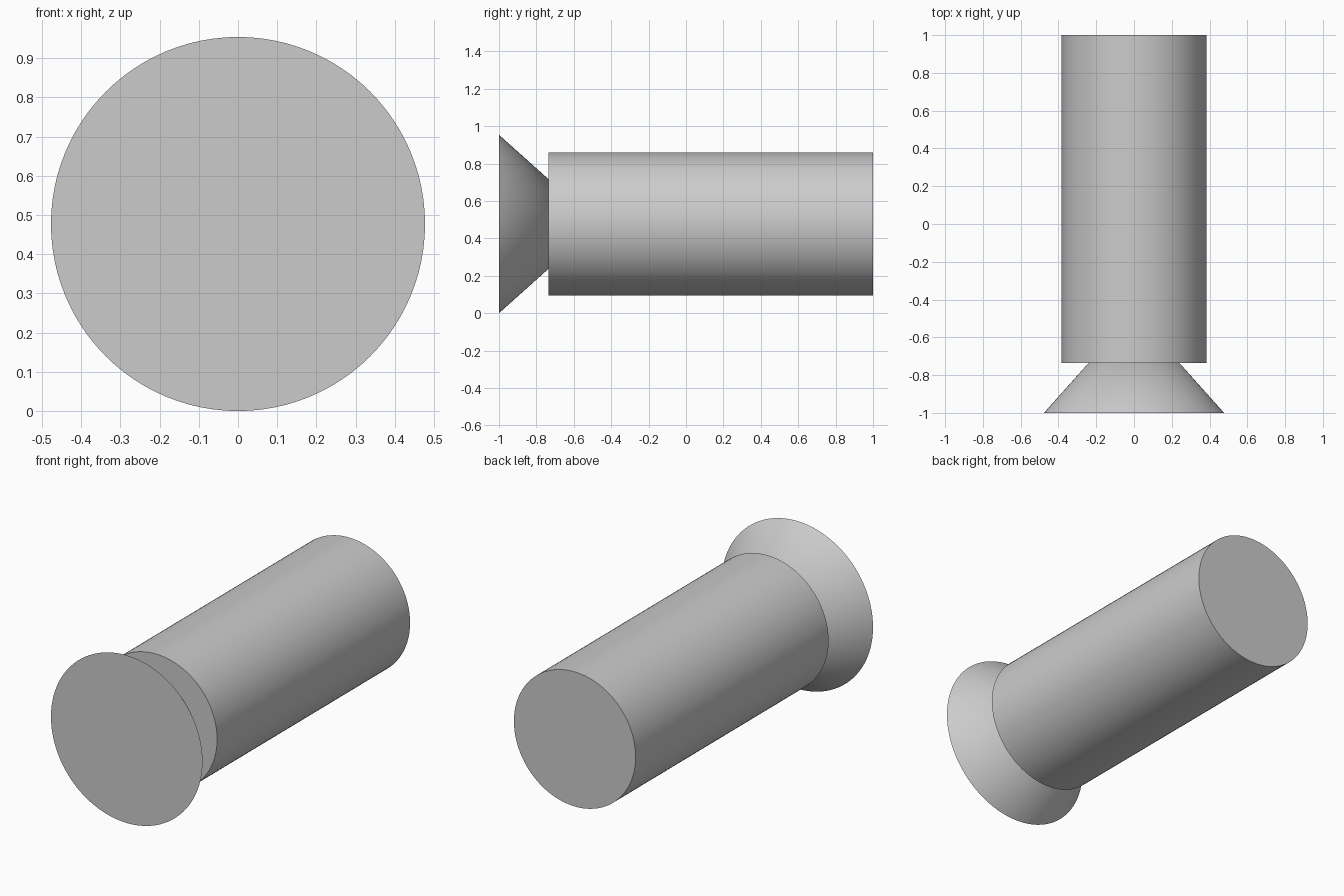
import bpy
import math

if "Cube" in bpy.data.objects:
    bpy.data.objects.remove(bpy.data.objects["Cube"], do_unlink=True)

# Single plain grey
GREY = (0.6, 0.6, 0.6, 1.0)
grey = bpy.data.materials.new("plain grey")
grey.use_nodes = True
grey.diffuse_color = GREY
grey.node_tree.nodes["Principled BSDF"].inputs["Base Color"].default_value = GREY

AXIS_Z = 0.477


def taper(name, y_front, y_back, r_front, r_back):
    """Round solid lying along y, with its own radius at each end."""
    bpy.ops.mesh.primitive_cone_add(
        vertices=96, radius1=r_front, radius2=r_back, depth=y_back - y_front,
        location=(0, (y_front + y_back) / 2, AXIS_Z),
        rotation=(-math.pi / 2, 0, 0))
    obj = bpy.context.object
    obj.name = name
    obj.data.materials.append(grey)
    bpy.ops.object.shade_smooth_by_angle(angle=math.radians(30))
    return obj


# Long barrel, and a cone whose tip sinks into the barrel's front end
taper("barrel", -0.735, 1.0, 0.383, 0.383)
taper("front_cone", -1.0, -0.467, AXIS_Z, 0.0)
